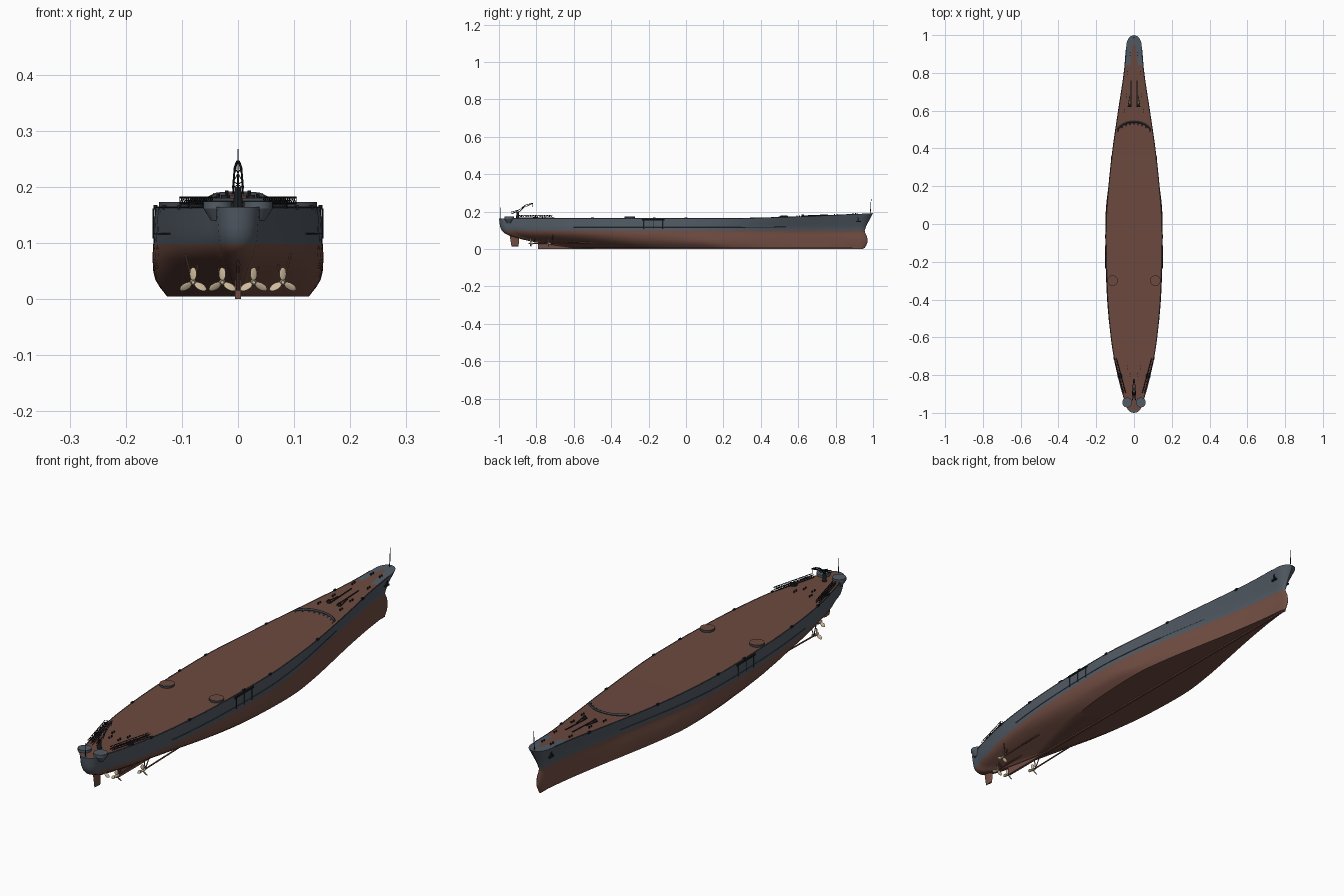
import bpy, bmesh, math
from mathutils import Vector, Matrix

cube = bpy.data.objects.get("Cube")
if cube:
    bpy.data.objects.remove(cube, do_unlink=True)


def material(name, rgb):
    m = bpy.data.materials.new(name)
    m.use_nodes = True
    m.diffuse_color = (*rgb, 1)
    m.node_tree.nodes["Principled BSDF"].inputs["Base Color"].default_value = (*rgb, 1)
    return m


GREY = material("hull grey", (0.085, 0.105, 0.13))
RED = material("underwater red", (0.165, 0.075, 0.055))
DECK = material("deck brown", (0.15, 0.068, 0.05))
BLACK = material("fittings dark", (0.012, 0.014, 0.017))
STEEL = material("equipment grey", (0.045, 0.055, 0.068))
BRASS = material("propeller brass", (0.62, 0.5, 0.34))


def finish(bm, name, mats, smooth=35):
    bmesh.ops.recalc_face_normals(bm, faces=bm.faces)
    me = bpy.data.meshes.new(name)
    bm.to_mesh(me)
    bm.free()
    ob = bpy.data.objects.new(name, me)
    bpy.context.collection.objects.link(ob)
    for m in mats if isinstance(mats, list) else [mats]:
        me.materials.append(m)
    bpy.ops.object.select_all(action="DESELECT")
    ob.select_set(True)
    bpy.context.view_layer.objects.active = ob
    bpy.ops.object.shade_smooth_by_angle(angle=math.radians(smooth))
    return ob


def rod(bm, p, q, r, r2=None, n=6):
    p, q = Vector(p), Vector(q)
    d = q - p
    mat = Matrix.Translation((p + q) / 2) @ d.to_track_quat("Z", "Y").to_matrix().to_4x4()
    bmesh.ops.create_cone(bm, cap_ends=True, segments=n, radius1=r,
                          radius2=r if r2 is None else r2, depth=d.length, matrix=mat)


def box(bm, c, s):
    bmesh.ops.create_cube(bm, size=1, matrix=Matrix.Translation(c) @ Matrix.Diagonal((*s, 1)))


def hermite(xs, ys, x):
    i = max(k for k in range(len(xs) - 1) if x >= xs[k] or k == 0)
    def slope(k):
        a, b = max(k - 1, 0), min(k + 1, len(xs) - 1)
        return (ys[b] - ys[a]) / (xs[b] - xs[a])
    h = xs[i + 1] - xs[i]
    s = (x - xs[i]) / h
    return ((1 + 2 * s) * (1 - s) ** 2 * ys[i] + s * (1 - s) ** 2 * h * slope(i)
            + s * s * (3 - 2 * s) * ys[i + 1] + s * s * (s - 1) * h * slope(i + 1))


# Hull waterlines: height, stern end, bow end, half widths along the length
T = [0, .02, .06, .15, .25, .35, .5, .6, .7, .8, .9, .97, 1]
LINES = [
    (.005, -.60, .955, [0, .012, .03, .068, .102, .12, .126, .108, .08, .05, .024, .01, 0]),
    (.035, -.80, .97, [0, .012, .03, .075, .118, .138, .147, .125, .09, .054, .025, .012, 0]),
    (.07, -.94, .967, [0, .025, .055, .098, .13, .147, .151, .132, .097, .058, .027, .012, 0]),
    (.098, -.985, .955, [0, .034, .062, .104, .132, .146, .15, .132, .098, .06, .028, .011, 0]),
    (.165, -1, 1, [0, .04, .066, .107, .132, .144, .148, .134, .112, .083, .053, .041, 0]),
]
ZS = [l[0] for l in LINES]


def half_width(line, t):
    w = line[3]
    if t <= T[1]:
        return w[1] * math.sqrt(max(0, 1 - (1 - t / T[1]) ** 2))
    if t >= T[-2]:
        return w[-2] * math.sqrt(max(0, 1 - ((t - T[-2]) / (1 - T[-2])) ** 2))
    return hermite(T[1:-1], w[1:-1], t)


def sheer(y):
    return .164 + .028 * max(0, (y - .2) / .8) ** 1.6


def hull_point(t, z):
    y = hermite(ZS, [l[1] + (l[2] - l[1]) * t for l in LINES], z)
    w = max(0, hermite(ZS, [half_width(l, t) for l in LINES], z))
    return w, y, z + (sheer(y) - .165) * max(0, (z - .098) / .067)


def deck_w(y):
    return half_width(LINES[-1], (y + 1) / 2)


levels = [.005, .012, .022, .035, .05, .07, .085, .098, .115, .13, .148, .165]
ends = [.0008, .003, .007, .013]
ts = sorted({0, 1, .978, .985, .992, .997} | set(ends) | {.02 + .95 * i / 56 for i in range(57)})
bm = bmesh.new()
sides = []
for s in (1, -1):
    sides.append([[bm.verts.new((s * x, y, z)) for x, y, z in (hull_point(t, l) for t in ts)]
                  for l in levels])
for grid in sides:
    for j in range(len(levels) - 1):
        for i in range(len(ts) - 1):
            f = bm.faces.new((grid[j][i], grid[j][i + 1], grid[j + 1][i + 1], grid[j + 1][i]))
            f.material_index = 0 if levels[j] >= .098 else 1
for j, mat in ((0, 1), (-1, 2)):
    a, b = sides[0][j], sides[1][j]
    for i in range(len(ts) - 1):
        f = bm.faces.new((a[i], a[i + 1], b[i + 1], b[i]))
        y = f.calc_center_median().y
        f.material_index = 0 if mat == 2 and not -.99 < y < .845 else mat
bmesh.ops.remove_doubles(bm, verts=bm.verts, dist=.00005)
finish(bm, "hull", [GREY, RED, DECK])

# Keel, skeg and rudders
bm = bmesh.new()
box(bm, (0, .08, .004), (.008, 1.74, .008))
vs = [bm.verts.new((x, y, z)) for x in (-.005, .005)
      for y, z in ((-.79, 0), (-.45, 0), (-.45, .02), (-.79, .05))]
bmesh.ops.convex_hull(bm, input=vs)
for y0, y1 in ((-.945, -.89), (-.80, -.77)):
    vs = [bm.verts.new(p) for p in ((0, y0, .085), (0, y0 + .012, .015), (0, y1 - .005, .015),
          (0, y1, .085), (.004, y1 - .015, .085), (-.004, y1 - .015, .085),
          (.004, y1 - .015, .016), (-.004, y1 - .015, .016))]
    bmesh.ops.convex_hull(bm, input=vs)
finish(bm, "keel_and_rudders", RED)

# Propellers with shafts and struts
for x, y, front in ((.028, -.83, -.58), (.08, -.735, -.50)):
    for s, label in ((1, "left"), (-1, "right")):
        kind = ("inner_" if x < .05 else "outer_") + label
        bm = bmesh.new()
        rod(bm, (s * x, y - .012, .03), (s * x, y + .01, .03), .003, .006, 12)
        for k in range(3):
            a = math.radians(90 + 120 * k)
            m = (Matrix.Translation((s * x, y, .03)) @ Matrix.Rotation(-a, 4, "Y")
                 @ Matrix.Translation((.015, 0, 0)) @ Matrix.Rotation(.5 * s, 4, "X")
                 @ Matrix.Diagonal((.012, .0015, .007, 1)))
            bmesh.ops.create_uvsphere(bm, u_segments=12, v_segments=8, radius=1, matrix=m)
        finish(bm, "propeller_" + kind, BRASS)
        bm = bmesh.new()
        rod(bm, (s * x, y, .03), (s * x, front, .035), .003, n=10)
        for dx in (-.014, .014):
            rod(bm, (s * x, y + .018, .03), (s * x + dx, y + .025, .08), .002)
        finish(bm, "shaft_" + kind, RED)

# Armour ledge, deck edge rail and boarding booms on the hull side
for s, label in ((1, "left"), (-1, "right")):
    bm = bmesh.new()
    for z, lo, hi in ((.117, .2, .78), (.165, .03, .96)):
        path = [hull_point(lo + (hi - lo) * i / 40, z) for i in range(41)]
        for p, q in zip(path, path[1:]):
            rod(bm, (s * p[0], p[1], p[2]), (s * q[0], q[1], q[2]), .0016, n=4)
    finish(bm, "side_ledges_" + label, STEEL)
    bm = bmesh.new()
    x = s * .151
    for z in (.16, .155):
        rod(bm, (x, -.235, z), (x, -.115, z), .002)
    for y in (-.225, -.175, -.125):
        rod(bm, (x, y, .16), (x, y, .108), .0012)
    for y in (.72, .35, 0, -.17, -.5, -.71):
        box(bm, (s * (deck_w(y) - .001), y, sheer(y)), (.007, .014, .008))
    finish(bm, "booms_and_fairleads_" + label, BLACK)

    # Side gun base
    bm = bmesh.new()
    rod(bm, (s * .113, -.3, .16), (s * .113, -.3, .173), .028, n=32)
    for f in bm.faces:
        f.material_index = 1 if abs(f.normal.z) > .9 else 0
    finish(bm, "gun_base_" + label, [STEEL, DECK])

    # Stern gun platform with flared support
    bm = bmesh.new()
    rod(bm, (s * .036, -.945, .14), (s * .036, -.945, .162), .012, .026, 24)
    rod(bm, (s * .036, -.945, .162), (s * .036, -.945, .174), .026, n=24)
    finish(bm, "stern_platform_" + label, GREY)

    # Aircraft catapult: lattice beam on a turntable
    bm = bmesh.new()
    a, b = Vector((s * .098, -.715, .17)), Vector((s * .05, -.895, .17))
    side = (b - a).cross(Vector((0, 0, 1))).normalized() * .006
    up = Vector((0, 0, .011))
    for o in (side, -side):
        rod(bm, a + o, b + o, .0014, n=4)
        rod(bm, a + o + up, b + o + up, .0016, n=4)
        for i in range(12):
            p, q = a.lerp(b, i / 12) + o, a.lerp(b, (i + 1) / 12) + o
            rod(bm, p, q + up, .0008, n=4)
            rod(bm, p, p + up, .0008, n=4)
            rod(bm, p + up, p + up - 2 * o, .0008, n=4)
    mid = a.lerp(b, .5)
    rod(bm, mid - Vector((0, 0, .008)), mid, .014, n=16)
    finish(bm, "catapult_" + label, BLACK)

    # Anchor chain, capstan, bollards and bow anchor
    bm = bmesh.new()
    rod(bm, (s * .016, .62, sheer(.62) + .003), (s * .016, .76, sheer(.76) + .003), .0025)
    rod(bm, (s * .032, .62, sheer(.62) + .003), (s * .022, .68, sheer(.68) + .003), .002)
    rod(bm, (s * .024, .625, .165), (s * .024, .625, .186), .008, .006, 12)
    for bx, y in ((.04, .68), (.035, .8), (.02, .9), (.05, .60), (.035, -.76), (.02, -.80)):
        for dy in (-.007, .007):
            rod(bm, (s * bx, y + dy, .16), (s * bx, y + dy, sheer(y) + .007), .003, n=8)
    w, y, z = hull_point(.968, .145)
    box(bm, (s * w, y, z - .002), (.006, .009, .026))
    box(bm, (s * w, y, z - .014), (.008, .026, .006))
    finish(bm, "anchor_gear_" + label, BLACK)

# Curved breakwater on the foredeck
bm = bmesh.new()
arc = []
for i in range(25):
    u = -1 + i / 12
    y = .54 - .035 * abs(u) ** 2.5
    arc.append((.085 * u, y, sheer(y) + .004))
for p, q in zip(arc, arc[1:]):
    rod(bm, p, q, .005, n=4)
for p in arc[::3]:
    rod(bm, p, (p[0], p[1] - .014, p[2] - .004), .002, n=4)
finish(bm, "breakwater", STEEL)

# Tapered planking between the bow plates
bm = bmesh.new()
bm.faces.new([bm.verts.new((x, y, sheer(y) + .0015))
              for x, y in ((-.022, .83), (.022, .83), (.008, .95), (-.008, .95))])
finish(bm, "bow_planking", DECK)

# Stern crane: pedestal and bent lattice jib
bm = bmesh.new()
rod(bm, (0, -.9, .16), (0, -.9, .2), .009, .006, 12)
spine = [(-.935, .198, .009), (-.89, .21, .008), (-.86, .235, .006), (-.82, .246, .002)]
for (y, z, w), (y2, z2, w2) in zip(spine, spine[1:]):
    for s in (1, -1):
        rod(bm, (s * w, y, z), (s * w2, y2, z2), .0016, n=4)
        rod(bm, (s * w, y, z - .01), (s * w2, y2, z2 - w2), .0014, n=4)
        rod(bm, (s * w, y, z - .01), (s * w2, y2, z2), .001, n=4)
        rod(bm, (s * w, y, z), (-s * w2, y2, z2), .001, n=4)
rod(bm, (0, -.82, .245), (0, -.82, .225), .001)
finish(bm, "stern_crane", BLACK)

# Flagstaffs
bm = bmesh.new()
rod(bm, (0, -.99, .16), (0, -.994, .222), .0016, .001)
rod(bm, (0, .985, .185), (0, .99, .268), .002, .001)
finish(bm, "flagstaffs", BLACK)
